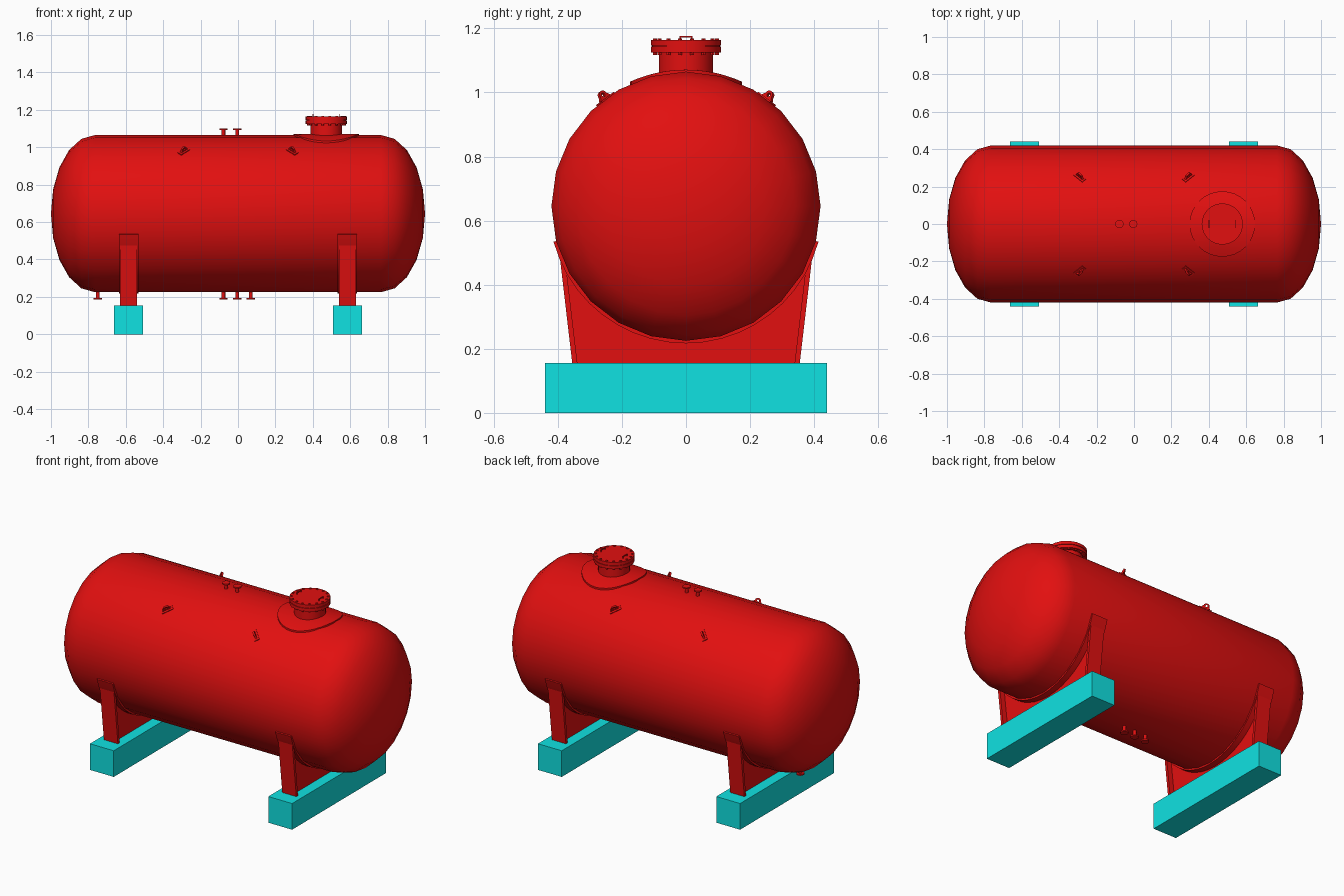
import bpy, bmesh
from math import sin, cos, pi, radians, sqrt
from mathutils import Vector, Matrix

if "Cube" in bpy.data.objects:
    bpy.data.objects.remove(bpy.data.objects["Cube"])

R, AXIS_Z = 0.42, 0.645          # tank radius and axis height


def material(name, color):
    m = bpy.data.materials.new(name)
    m.use_nodes = True
    m.diffuse_color = color
    m.node_tree.nodes["Principled BSDF"].inputs["Base Color"].default_value = color
    return m


RED = material("red paint", (0.76, 0.005, 0.005, 1))
TEAL = material("teal concrete", (0.005, 0.76, 0.76, 1))


def finish(name, bm, mat=RED, smooth=True):
    bmesh.ops.recalc_face_normals(bm, faces=bm.faces)
    mesh = bpy.data.meshes.new(name)
    bm.to_mesh(mesh)
    bm.free()
    mesh.materials.append(mat)
    ob = bpy.data.objects.new(name, mesh)
    bpy.context.collection.objects.link(ob)
    if smooth:
        bpy.ops.object.select_all(action="DESELECT")
        ob.select_set(True)
        bpy.context.view_layer.objects.active = ob
        bpy.ops.object.shade_smooth_by_angle(angle=radians(35))
    return ob


def lathe(bm, profile, sides, matrix):
    """Revolve (radius, height) points around local z; radius 0 makes a pole."""
    rings = []
    for r, h in profile:
        n = sides if r > 0 else 1
        rings.append([bm.verts.new(matrix @ Vector((r * cos(2 * pi * i / n), r * sin(2 * pi * i / n), h)))
                      for i in range(n)])
    for a, b in zip(rings, rings[1:]):
        for i in range(sides):
            j = (i + 1) % sides
            quad = [a[i % len(a)], a[j % len(a)], b[j % len(b)], b[i % len(b)]]
            bm.faces.new(list(dict.fromkeys(quad)))


def prism(bm, outline, depth, matrix):
    """Extrude a flat outline by +-depth/2 along local z."""
    lo, hi = ([bm.verts.new(matrix @ Vector((u, v, s * depth / 2))) for u, v in outline] for s in (-1, 1))
    bm.faces.new(lo)
    bm.faces.new(hi)
    for i in range(len(outline)):
        j = (i + 1) % len(outline)
        bm.faces.new((lo[i], lo[j], hi[j], hi[i]))


def frame(origin, x, y, z):
    return Matrix.Translation(origin) @ Matrix((x, y, z)).transposed().to_4x4()


X, Y, Z = Vector((1, 0, 0)), Vector((0, 1, 0)), Vector((0, 0, 1))

# Tank shell with elliptical heads
head = [(R * cos(t), 0.765 + 0.235 * sin(t)) for t in (pi / 10 * i for i in range(5))] + [(0, 1.0)]
bm = bmesh.new()
lathe(bm, [(r, -h) for r, h in reversed(head)] + head, 24, frame((0, 0, AXIS_Z), Y, Z, X))
finish("tank_shell", bm)

# Saddles: wear plate, web and end flanges on a concrete beam
for side, sx in (("right", -1), ("left", 1)):
    at = frame((sx * 0.585, 0, 0), Y, Z, X)

    def arc(r, start, end, n=20):
        angles = [radians(start + (end - start) * i / n) for i in range(n + 1)]
        return [(r * cos(a), AXIS_Z + r * sin(a)) for a in angles]

    bm = bmesh.new()
    prism(bm, arc(0.428, -165, -15) + arc(0.412, -15, -165), 0.104, at)
    finish(side + "_wear_plate", bm)

    bm = bmesh.new()
    prism(bm, [(-0.35, 0.155), (0.35, 0.155)] + arc(0.42, -20, -160), 0.03, at)
    finish(side + "_saddle_web", bm, smooth=False)

    bm = bmesh.new()
    for s in (-1, 1):
        prism(bm, [(s * 0.355, 0.155), (s * 0.396, 0.505), (s * 0.38, 0.505), (s * 0.339, 0.155)], 0.092, at)
    finish(side + "_saddle_flanges", bm, smooth=False)

    bm = bmesh.new()
    prism(bm, [(-0.44, 0), (0.44, 0), (0.44, 0.155), (-0.44, 0.155)], 0.156, at)
    finish(side + "_concrete_beam", bm, TEAL, smooth=False)

# Manhole: reinforcing pad wrapped on the shell, neck, flange and cover
MX = 0.472
bm = bmesh.new()
lathe(bm, [(0.08, 1), (0.11, 1), (0.145, 1), (0.175, 1), (0.175, 0)], 32, Matrix.Translation((MX, 0, 0)))
for v in bm.verts:
    r = R + 0.006 if v.co.z > 0.5 else R - 0.008
    v.co.z = AXIS_Z + sqrt(r * r - v.co.y ** 2)
finish("manhole_pad", bm)

bm = bmesh.new()
lathe(bm, [(0.085, 1.03), (0.085, 1.125), (0.11, 1.125), (0.11, 1.143), (0.106, 1.143), (0.106, 1.146),
           (0.11, 1.146), (0.11, 1.164), (0, 1.164)], 32, Matrix.Translation((MX, 0, 0)))
finish("manhole_neck_and_cover", bm)

bm = bmesh.new()
for i in range(16):
    a = 2 * pi * (i + 0.5) / 16
    spot = Matrix.Translation((MX + 0.099 * cos(a), 0.099 * sin(a), 0))
    lathe(bm, [(0, 1.117), (0.007, 1.117), (0.007, 1.168), (0, 1.168)], 6, spot)
finish("manhole_bolts", bm, smooth=False)

# Two bar handles on the cover
bm = bmesh.new()
for dx in (-0.072, 0.072):
    prism(bm, [(-0.021, 1.16), (-0.021, 1.177), (0.021, 1.177), (0.021, 1.16),
               (0.016, 1.16), (0.016, 1.172), (-0.016, 1.172), (-0.016, 1.16)], 0.005,
          frame((MX + dx, 0, 0), Y, Z, X))
finish("cover_handles", bm, smooth=False)


# Small flanged nozzles above and below the shell
def nozzle(name, x, up):
    end = 1.1 if up else 0.185
    d = 1 if up else -1
    bm = bmesh.new()
    lathe(bm, [(0.01, -0.07), (0.01, -0.008), (0.022, -0.008), (0.022, 0), (0, 0)], 16,
          frame((x, 0, end), X, Y * d, Z * d))
    finish(name, bm)


for i, x in enumerate((-0.078, -0.004)):
    nozzle(f"top_nozzle_{i + 1}", x, True)
for i, x in enumerate((-0.75, -0.078, -0.004, 0.068)):
    nozzle(f"bottom_nozzle_{i + 1}", x, False)

# Lifting lugs: diagonal eye plates on small base pads
lean = radians(37)
for sx in (-1, 1):
    for sy in (-1, 1):
        out = Vector((0, sy * sin(lean), cos(lean)))
        climb = Vector((0, -sy * cos(lean), sin(lean)))
        along = (climb - X * sx).normalized()
        base = Vector((sx * 0.29, 0, AXIS_Z)) + out * (R - 0.003)
        at = frame(base, along, out, along.cross(out))
        eye = [(0.016 * cos(a), 0.016 + 0.014 * sin(a)) for a in (pi / 8 * i for i in range(9))]
        hole = [(0.007 * cos(a), 0.016 + 0.007 * sin(a)) for a in (pi / 4 * i for i in range(8))]
        bm = bmesh.new()
        # Each half of the plate wraps half of the hole
        for m in (-1, 1):
            outer = [(m * u, v) for u, v in eye[:5]]
            inner = [(m * u, v) for u, v in (hole[2], hole[1], hole[0], hole[7], hole[6])]
            prism(bm, [(0, -0.01), (m * 0.036, -0.01)] + outer + inner, 0.01, at)
        prism(bm, [(-0.034, -0.006), (0.034, -0.006), (0.034, 0.004), (-0.034, 0.004)], 0.03, at)
        finish(f"{'front' if sy < 0 else 'back'}_{'left' if sx > 0 else 'right'}_lifting_lug", bm, smooth=False)
